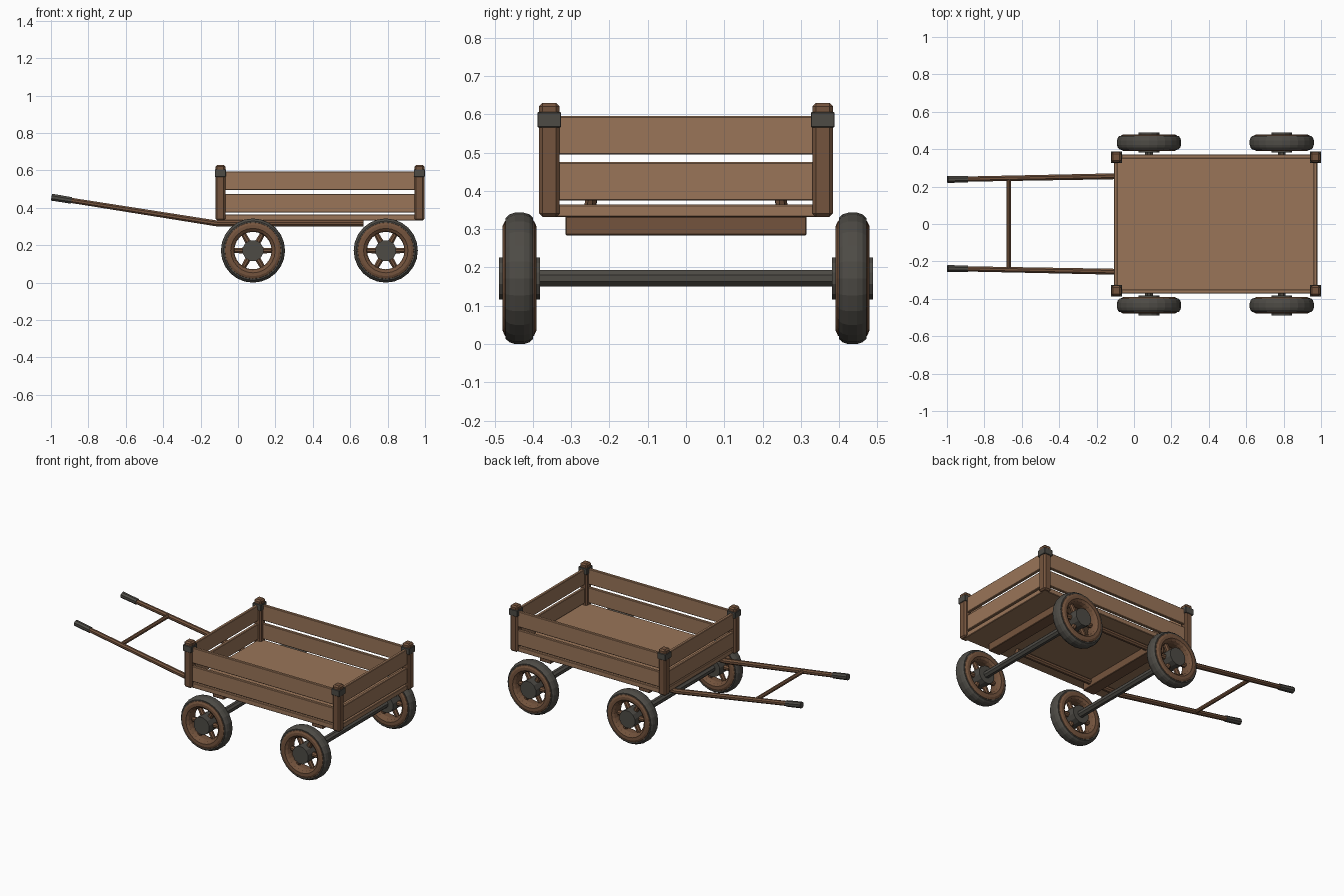
import bpy, bmesh, math
from mathutils import Vector, Matrix

if "Cube" in bpy.data.objects:
    bpy.data.objects.remove(bpy.data.objects["Cube"])


def material(name, rgb):
    m = bpy.data.materials.new(name)
    m.diffuse_color = (*rgb, 1)
    m.use_nodes = True
    m.node_tree.nodes["Principled BSDF"].inputs["Base Color"].default_value = m.diffuse_color
    return m


PLANK = material("light wood", (0.32, 0.177, 0.098))
BEAM = material("dark wood", (0.175, 0.088, 0.047))
METAL = material("dark iron", (0.075, 0.07, 0.06))


def finish(name, bm, mat, smooth=False):
    bmesh.ops.recalc_face_normals(bm, faces=bm.faces)
    me = bpy.data.meshes.new(name)
    bm.to_mesh(me)
    bm.free()
    me.materials.append(mat)
    for p in me.polygons:
        p.use_smooth = smooth
    ob = bpy.data.objects.new(name, me)
    bpy.context.collection.objects.link(ob)
    return ob


def box(name, x, y, z, mat, bevel=0.003):
    """Box from (min, max) ranges, with bevelled edges."""
    bm = bmesh.new()
    lo, hi = Vector((x[0], y[0], z[0])), Vector((x[1], y[1], z[1]))
    bmesh.ops.create_cube(bm, size=1, matrix=Matrix.Translation((lo + hi) / 2)
                          @ Matrix.Diagonal((*(hi - lo), 1)))
    if bevel:
        bmesh.ops.bevel(bm, geom=bm.edges[:], offset=bevel, segments=1, affect='EDGES')
    return finish(name, bm, mat)


def rod(name, a, b, r1, r2, mat, sides=8):
    """Tapered rod between two points."""
    a, b = Vector(a), Vector(b)
    d = b - a
    bm = bmesh.new()
    rot = d.to_track_quat('Z', 'Y').to_matrix().to_4x4()
    bmesh.ops.create_cone(bm, cap_ends=True, segments=sides, radius1=r1, radius2=r2,
                          depth=d.length, matrix=Matrix.Translation((a + b) / 2) @ rot
                          @ Matrix.Rotation(math.pi / sides, 4, 'Z'))
    return finish(name, bm, mat)


def ring(name, centre, profile, mat, sides=24):
    """Closed (radius, y) profile turned about the y axis."""
    bm = bmesh.new()
    cx, cy, cz = centre
    rows = []
    for i in range(sides):
        t = 2 * math.pi * i / sides
        rows.append([bm.verts.new((cx + r * math.cos(t), cy + y, cz + r * math.sin(t)))
                     for r, y in profile])
    n = len(profile)
    for i in range(sides):
        p, q = rows[i], rows[(i + 1) % sides]
        for j in range(n):
            k = (j + 1) % n
            bm.faces.new((p[j], p[k], q[k], q[j]))
    return finish(name, bm, mat)


def mirrored(half):
    return half + [(r, -y) for r, y in reversed(half)]


# Bed floor
box("bed_floor", (-0.1, 0.98), (-0.366, 0.366), (0.332, 0.364), PLANK)

# Slatted walls
for i, (z0, z1) in enumerate([(0.375, 0.475), (0.495, 0.595)]):
    for s in (-1, 1):
        ys = sorted((s * 0.351, s * 0.371))
        box(f"side_plank_{i}_{s}", (-0.085, 0.96), ys, (z0, z1), PLANK)
    for x in (-0.108, 0.960):
        box(f"end_plank_{i}", (x, x + 0.02), (-0.345, 0.345), (z0, z1), PLANK)

# Corner posts with iron bands
for x in (-0.094, 0.970):
    for y in (-0.357, 0.357):
        box("corner_post", (x - 0.026, x + 0.026), (y - 0.027, y + 0.027),
            (0.332, 0.63), BEAM, 0.009)
        box("post_band", (x - 0.030, x + 0.030), (y - 0.031, y + 0.031),
            (0.566, 0.606), METAL, 0.002)

# Axles, bolsters and wheels
R, WY = 0.1715, 0.435
rim = mirrored([(0.100, 0.016), (0.106, 0.034), (0.119, 0.044), (0.137, 0.044),
                (0.150, 0.038), (0.156, 0.025)])
tyre = mirrored([(0.147, 0.036), (0.158, 0.036), (0.167, 0.026), (R, 0.012)])
for ax in (0.08, 0.79):
    box("bolster", (ax - 0.04, ax + 0.04), (-0.315, 0.315), (0.284, 0.334), BEAM)
    rod("axle", (ax, -0.40, R), (ax, 0.40, R), 0.023, 0.023, METAL)
    for s in (-1, 1):
        c = Vector((ax, s * WY, R))
        ring("wheel_rim", c, rim, BEAM)
        ring("wheel_tyre", c, tyre, METAL)
        rod("wheel_hub", c - Vector((0, 0.054, 0)), c + Vector((0, 0.054, 0)),
            0.057, 0.057, METAL, 12)
        for k in range(6):
            t = k * math.pi / 3
            d = Vector((math.cos(t), 0, math.sin(t)))
            rod("wheel_spoke", c + d * 0.04, c + d * 0.115, 0.017, 0.014, BEAM)

# Pulling shafts: under-bed rail, sloping arm and grip
for s in (-1, 1):
    bend = (-0.11, s * 0.255, 0.316)
    neck = (-0.90, s * 0.24, 0.441)
    rod("shaft_rail", (0.67, s * 0.255, 0.316), (-0.112, s * 0.255, 0.316), 0.017, 0.017, BEAM)
    rod("shaft_arm", bend, neck, 0.017, 0.015, BEAM)
    rod("shaft_grip", (-0.89, s * 0.24, 0.4395), (-0.997, s * 0.238, 0.457), 0.019, 0.02, METAL)

# Cross bar between the shafts
rod("cross_bar", (-0.67, -0.244, 0.405), (-0.67, 0.244, 0.405), 0.013, 0.013, BEAM)
